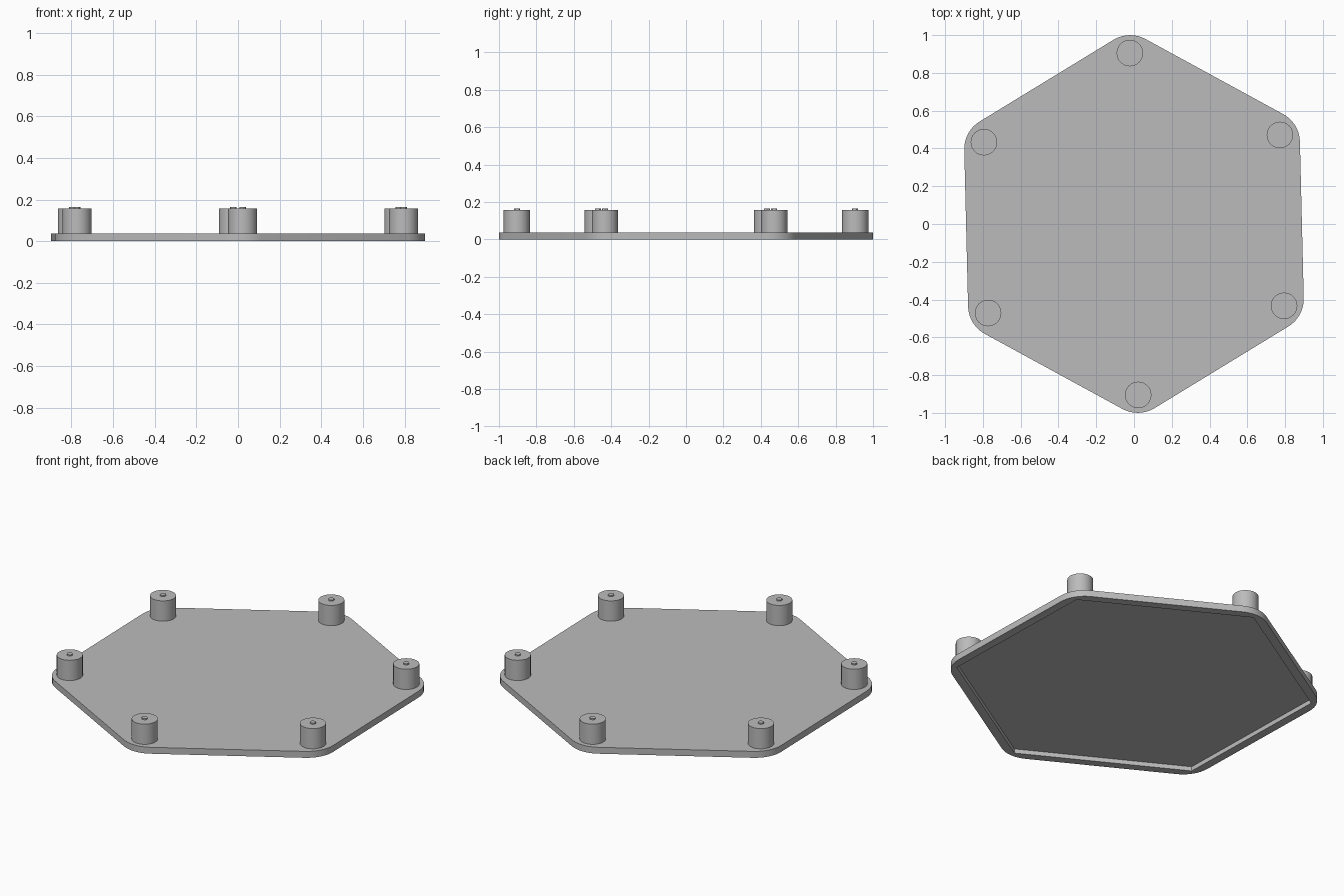
import bpy, bmesh
from math import radians, sin, cos

cube = bpy.data.objects.get("Cube")
if cube:
    bpy.data.objects.remove(cube)

TURN = 91.4            # direction of the first corner, degrees
PLATE_TOP, PEG_TOP = 0.038, 0.158
RECESS = 0.026         # depth of the hollow underside

grey = bpy.data.materials.new("plain grey")
grey.use_nodes = True
colour = (0.5, 0.5, 0.5, 1)
grey.diffuse_color = colour
grey.node_tree.nodes["Principled BSDF"].inputs["Base Color"].default_value = colour


def polar(radius, degrees, centre=(0, 0)):
    a = radians(degrees)
    return centre[0] + radius * cos(a), centre[1] + radius * sin(a)


def finish(bm, name):
    bmesh.ops.recalc_face_normals(bm, faces=bm.faces)
    mesh = bpy.data.meshes.new(name)
    bm.to_mesh(mesh)
    bm.free()
    mesh.materials.append(grey)
    obj = bpy.data.objects.new(name, mesh)
    bpy.context.collection.objects.link(obj)
    bpy.ops.object.select_all(action="DESELECT")
    obj.select_set(True)
    bpy.context.view_layer.objects.active = obj
    bpy.ops.object.shade_smooth_by_angle(angle=radians(30))
    return obj


def prism(name, outline, low, high):
    bm = bmesh.new()
    face = bm.faces.new([bm.verts.new((x, y, low)) for x, y in outline])
    top = bmesh.ops.extrude_face_region(bm, geom=[face])["geom"]
    verts = [v for v in top if isinstance(v, bmesh.types.BMVert)]
    bmesh.ops.translate(bm, verts=verts, vec=(0, 0, high - low))
    return finish(bm, name)


def circle(centre, radius, sides):
    return [polar(radius, 360 * i / sides, centre) for i in range(sides)]


corners = [TURN + 60 * i for i in range(6)]

# Rounded six-sided plate
rounded = [polar(0.17, c - 30 + 60 * s / 8, polar(0.83, c))
           for c in corners for s in range(9)]
plate = prism("base_plate", rounded, 0, PLATE_TOP)

# Sharp-cornered hollow underneath, leaving a thin rim
hollow = prism("recess_cutter", [polar(0.97, c) for c in corners], -0.1, RECESS)
hollow.hide_render = True
hollow.hide_viewport = True
cut = plate.modifiers.new("recess", "BOOLEAN")
cut.operation = "DIFFERENCE"
cut.solver = "EXACT"
cut.object = hollow

# Corner pegs, each with a small raised pip on top
for number, c in enumerate(corners, 1):
    spot = polar(0.905, c)
    prism(f"peg_{number}", circle(spot, 0.07, 32), RECESS + 0.004, PEG_TOP)
    prism(f"peg_pip_{number}", circle(spot, 0.016, 12), PEG_TOP - 0.002, PEG_TOP + 0.007)
